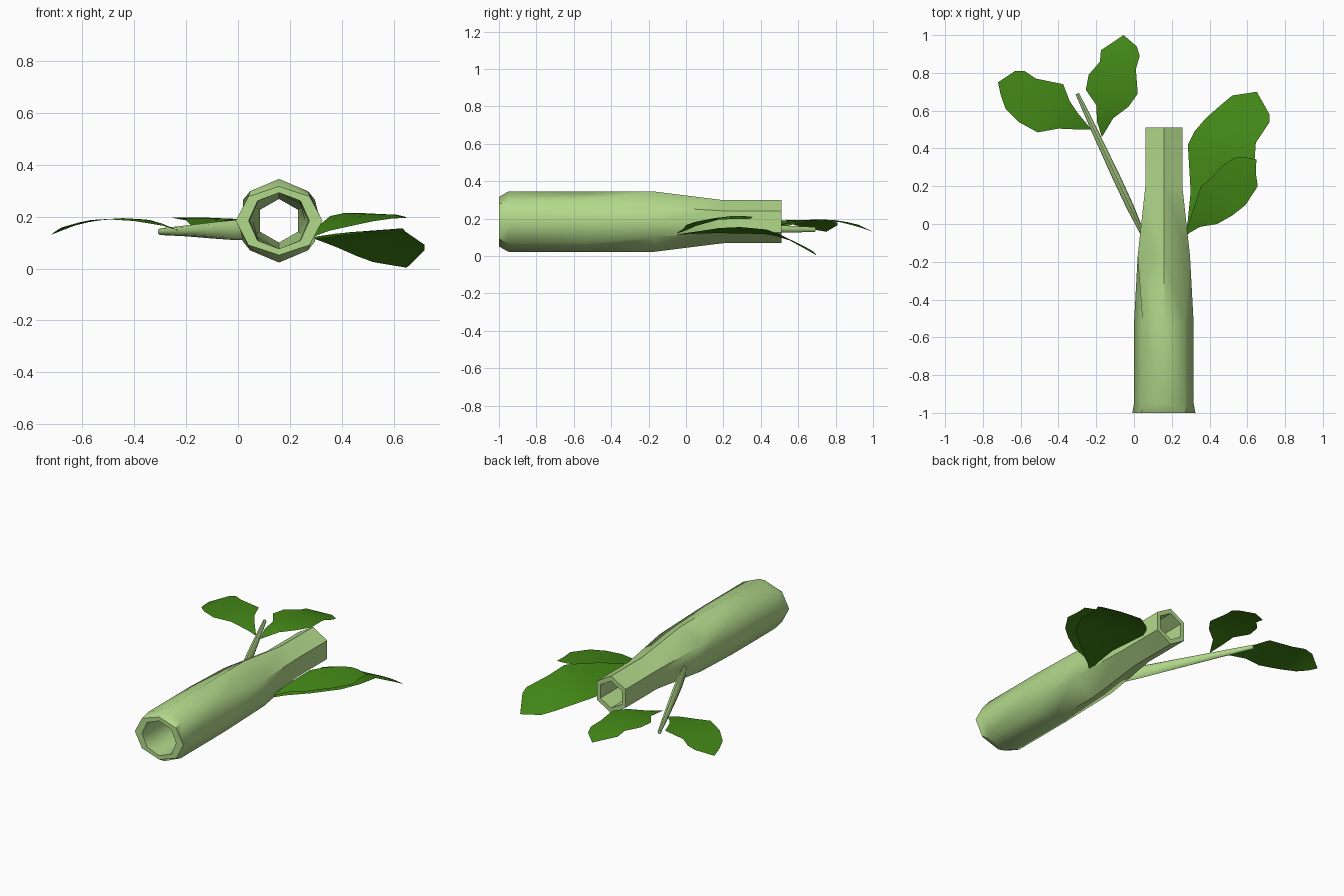
import bpy, math
from mathutils import Vector


def material(name, color):
    m = bpy.data.materials.new(name)
    m.diffuse_color = (*color, 1)
    return m


STEM = material("pale_green", (0.45, 0.70, 0.26))
LEAF = material("leaf_green", (0.055, 0.24, 0.008))


def make(name, verts, faces, mat, angle):
    me = bpy.data.meshes.new(name)
    me.from_pydata([tuple(v) for v in verts], [], faces)
    me.materials.append(mat)
    me.update()
    ob = bpy.data.objects.new(name, me)
    bpy.context.collection.objects.link(ob)
    bpy.ops.object.select_all(action='DESELECT')
    ob.select_set(True)
    bpy.context.view_layer.objects.active = ob
    bpy.ops.object.mode_set(mode='EDIT')
    bpy.ops.mesh.select_all(action='SELECT')
    bpy.ops.mesh.normals_make_consistent(inside=False)
    bpy.ops.object.mode_set(mode='OBJECT')
    bpy.ops.object.shade_smooth_by_angle(angle=math.radians(angle))
    return ob


def bridge(rings, n, closed=False):
    count = rings if closed else rings - 1
    return [(i * n + j, i * n + (j + 1) % n,
             (i + 1) % rings * n + (j + 1) % n, (i + 1) % rings * n + j)
            for i in range(count) for j in range(n)]


# Hollow stalk: octagonal at the front, blending to a hexagon at the back
def section(y, rx, rz, hexagonal):
    pts = []
    for k in range(8):
        a = math.radians(45 * k)
        c, s = math.cos(a), math.sin(a)
        if hexagonal:
            c = 0.866 if c > 0.1 else -0.866 if c < -0.1 else 0
            s = s if abs(c) < 0.1 else 0.5 * round(s)
        pts.append((0.158 + rx * c, y, 0.184 + rz * s))
    return pts


profile = [(-1, 0.167, 0.132, 0), (-0.95, 0.158, 0.161, 0),
           (-0.53, 0.158, 0.161, 0), (-0.17, 0.16, 0.161, 1),
           (0.2, 0.113, 0.115, 1), (0.51, 0.113, 0.115, 1),
           (0.51, 0.085, 0.084, 1), (0.2, 0.085, 0.084, 1),
           (-0.17, 0.115, 0.112, 1), (-0.95, 0.112, 0.108, 0),
           (-1, 0.117, 0.108, 0)]
verts = [p for r in profile for p in section(*r)]
make("stalk", verts, bridge(len(profile), 8, True), STEM, 50)

# Side twig: tapering rod, taller than wide at its root
twig = [(0.045, -0.05, 0.150, 0.012, 0.042), (-0.02, 0.09, 0.148, 0.020, 0.038),
        (-0.09, 0.24, 0.147, 0.021, 0.032), (-0.20, 0.475, 0.145, 0.017, 0.021),
        (-0.30, 0.69, 0.142, 0.010, 0.013)]
side = Vector((0.72, 0.335, 0)).normalized()
n = 8
verts = []
for x, y, z, w, h in twig:
    for k in range(n):
        a = math.tau * k / n
        verts.append(Vector((x, y, z)) + side * w * math.cos(a)
                     + Vector((0, 0, h * math.sin(a))))
faces = bridge(len(twig), n)
faces += [tuple(range(n)), tuple(range((len(twig) - 1) * n, len(twig) * n))]
make("side_twig", verts, faces, STEM, 50)


# Leaf: paired edge points with a raised or sunken midrib between them
def leaf(name, base, stations, tip, rib):
    verts = [base]
    for lx, ly, lz, rx, ry, rz in stations:
        verts += [(lx, ly, lz),
                  ((lx + rx) / 2, (ly + ry) / 2, (lz + rz) / 2 + rib),
                  (rx, ry, rz)]
    verts.append(tip)
    faces = [(0, 2, 1), (0, 3, 2)]
    for i in range(len(stations) - 1):
        a = 1 + 3 * i
        faces += [(a, a + 1, a + 4, a + 3), (a + 1, a + 2, a + 5, a + 4)]
    a, t = len(verts) - 4, len(verts) - 1
    faces += [(a, a + 1, t), (a + 1, a + 2, t)]
    make(name, verts, faces, LEAF, 60)


leaf("twig_leaf_left", (-0.225, 0.50, 0.145), [
    (-0.30, 0.59, 0.175, -0.29, 0.50, 0.165),
    (-0.34, 0.65, 0.187, -0.40, 0.505, 0.183),
    (-0.375, 0.74, 0.190, -0.51, 0.485, 0.190),
    (-0.52, 0.77, 0.188, -0.61, 0.54, 0.178),
    (-0.58, 0.81, 0.178, -0.68, 0.61, 0.158),
    (-0.63, 0.81, 0.165, -0.705, 0.68, 0.142)],
    (-0.72, 0.75, 0.13), 0.004)

leaf("twig_leaf_back", (-0.17, 0.46, 0.155), [
    (-0.195, 0.54, 0.180, -0.11, 0.56, 0.175),
    (-0.20, 0.63, 0.192, -0.03, 0.62, 0.187),
    (-0.255, 0.71, 0.196, 0.02, 0.69, 0.190),
    (-0.24, 0.79, 0.193, 0.01, 0.82, 0.182),
    (-0.18, 0.86, 0.182, 0.03, 0.89, 0.165),
    (-0.175, 0.92, 0.168, 0.015, 0.94, 0.150)],
    (-0.055, 1.0, 0.13), 0.003)

leaf("large_leaf", (0.27, -0.07, 0.11), [
    (0.285, 0.02, 0.118, 0.33, -0.01, 0.118),
    (0.30, 0.17, 0.123, 0.45, 0.07, 0.133),
    (0.285, 0.42, 0.118, 0.58, 0.18, 0.150),
    (0.32, 0.49, 0.105, 0.635, 0.29, 0.155),
    (0.38, 0.56, 0.082, 0.645, 0.43, 0.142),
    (0.46, 0.63, 0.047, 0.718, 0.54, 0.092),
    (0.52, 0.68, 0.025, 0.718, 0.58, 0.070)],
    (0.65, 0.70, 0.003), 0.006)

leaf("small_leaf", (0.27, -0.06, 0.115), [
    (0.305, 0.05, 0.160, 0.35, -0.015, 0.145),
    (0.355, 0.20, 0.202, 0.44, 0.00, 0.165),
    (0.41, 0.245, 0.214, 0.52, 0.045, 0.182),
    (0.47, 0.31, 0.214, 0.59, 0.10, 0.192),
    (0.53, 0.35, 0.211, 0.655, 0.20, 0.196),
    (0.58, 0.355, 0.207, 0.645, 0.27, 0.199)],
    (0.648, 0.342, 0.198), 0.004)
